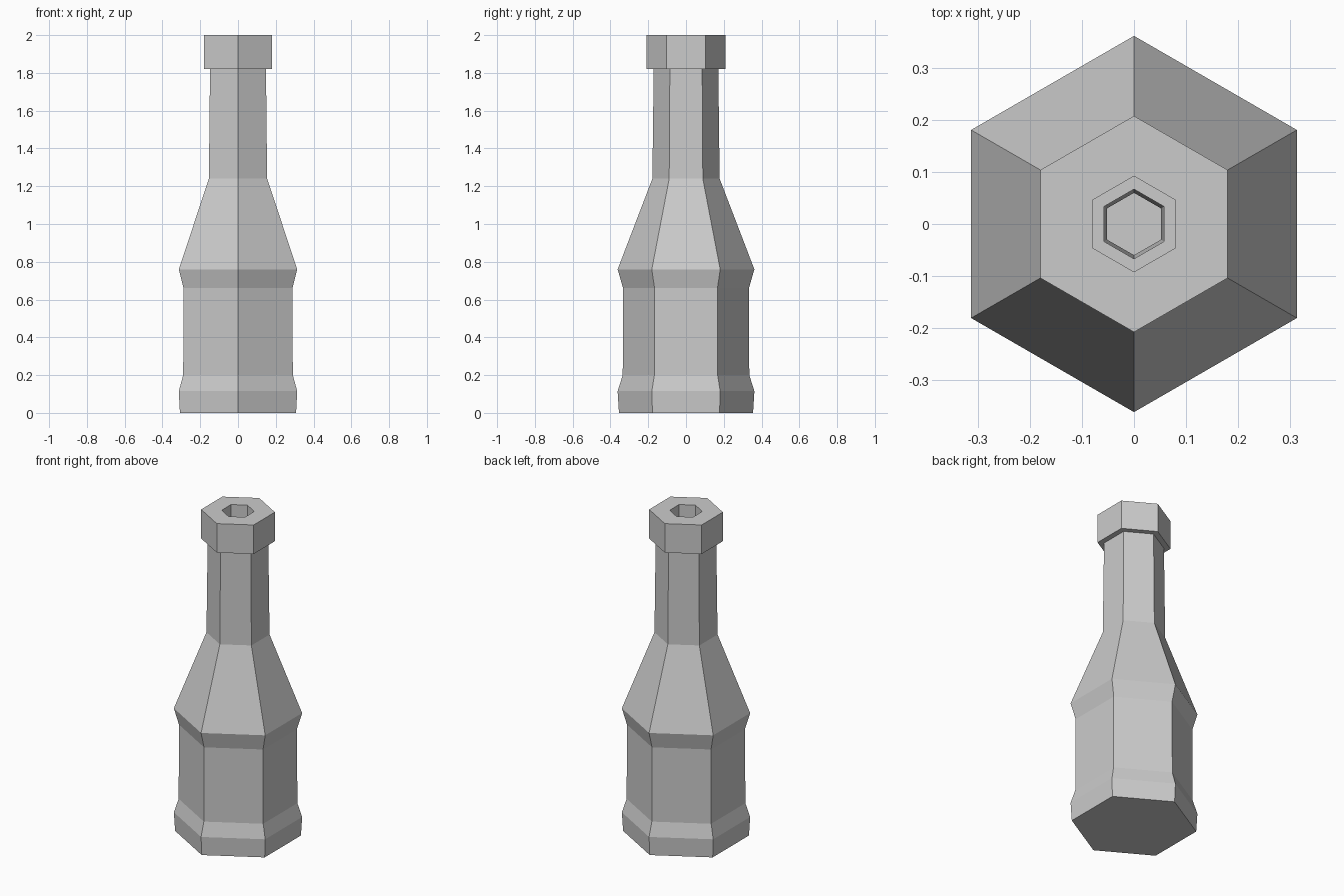
import bpy, bmesh, math

if "Cube" in bpy.data.objects:
    bpy.data.objects.remove(bpy.data.objects["Cube"])

SIDES = 6

# (radius at corner, height): outside going up, then inside going down
OUTER = [(0.355, 0), (0.362, 0.115), (0.335, 0.2), (0.333, 0.66), (0.362, 0.76),
         (0.178, 1.24), (0.171, 1.82), (0.208, 1.82), (0.208, 2.0)]
INNER = [(0.092, 2.0), (0.092, 1.92), (0.067, 1.92), (0.06, 1.22),
         (0.235, 0.74), (0.217, 0.66), (0.22, 0.2), (0.24, 0.1)]


def lathe(name, profile, sides):
    """Spin a profile into flat-sided rings and cap both ends."""
    bm = bmesh.new()
    rings = []
    for r, z in profile:
        ring = []
        for i in range(sides):
            a = math.pi / 2 + 2 * math.pi * i / sides
            ring.append(bm.verts.new((r * math.cos(a), r * math.sin(a), z)))
        rings.append(ring)
    for low, high in zip(rings, rings[1:]):
        for i in range(sides):
            j = (i + 1) % sides
            bm.faces.new((low[i], low[j], high[j], high[i]))
    bm.faces.new(rings[0][::-1])
    bm.faces.new(rings[-1])
    bmesh.ops.recalc_face_normals(bm, faces=bm.faces[:])
    mesh = bpy.data.meshes.new(name)
    bm.to_mesh(mesh)
    bm.free()
    obj = bpy.data.objects.new(name, mesh)
    bpy.context.collection.objects.link(obj)
    return obj


# Hollow six-sided bottle with a lip
lathe("bottle", OUTER + INNER, SIDES)
